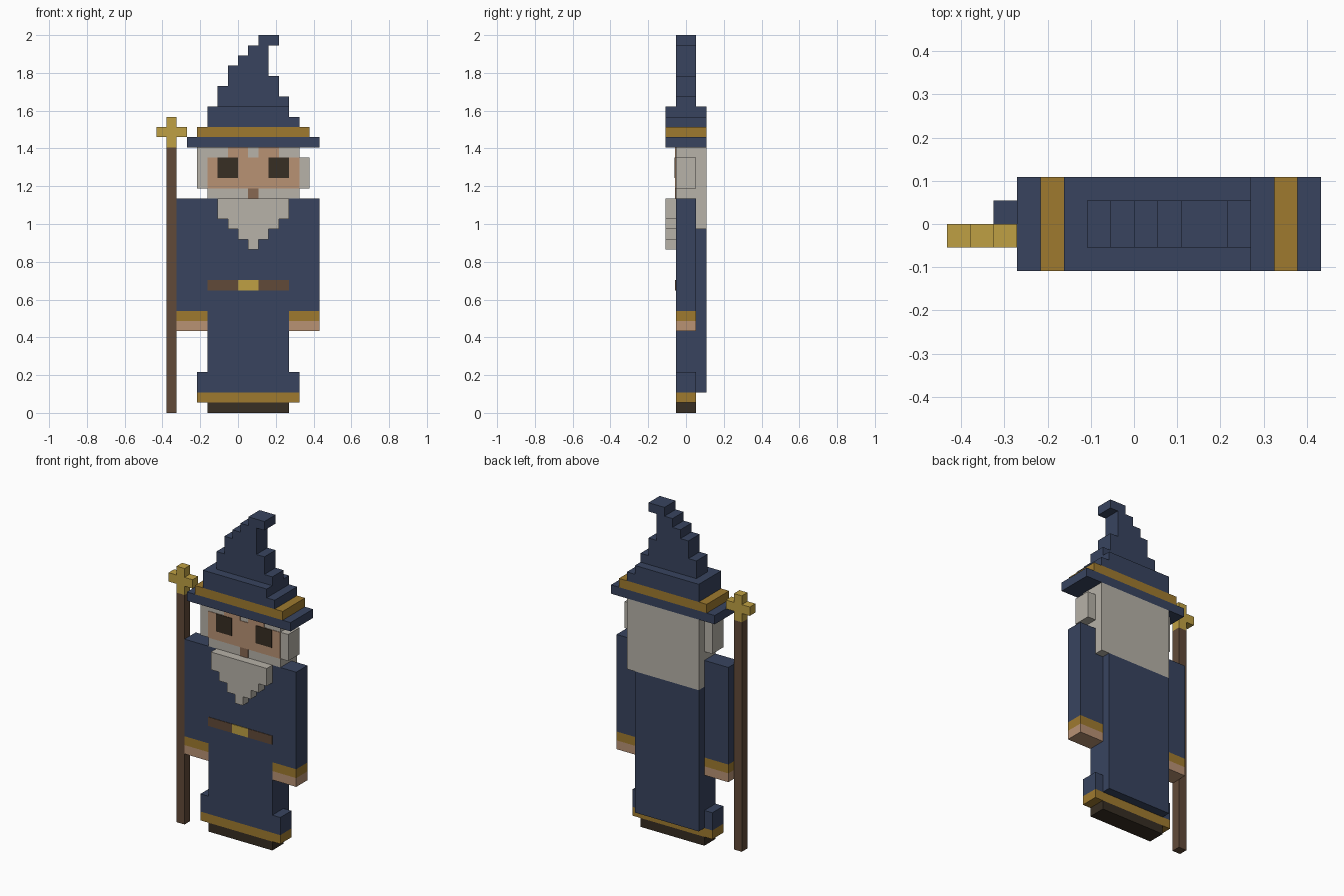
import bpy
import bmesh
from mathutils import Vector

U = 2 / 37        # one block
PLATE = 0.06      # painted plate thickness, in blocks

if "Cube" in bpy.data.objects:
    bpy.data.objects.remove(bpy.data.objects["Cube"], do_unlink=True)


def material(name, code):
    srgb = [int(code[i:i + 2], 16) / 255 for i in (0, 2, 4)]
    rgb = [((c + 0.055) / 1.055) ** 2.4 if c > 0.04 else c / 12.92 for c in srgb]
    mat = bpy.data.materials.new(name)
    mat.use_nodes = True
    mat.diffuse_color = (*rgb, 1)
    bsdf = next(n for n in mat.node_tree.nodes if n.type == "BSDF_PRINCIPLED")
    bsdf.inputs["Base Color"].default_value = (*rgb, 1)
    bsdf.inputs["Roughness"].default_value = 0.9
    return mat


blue = material("robe_blue", "38445f")
trim = material("trim_gold", "9f7a2f")
gold = material("bright_gold", "bfa043")
skin = material("skin", "b99274")
grey = material("hair_grey", "b7b2a8")
dark = material("dark_brown", "372e23")
wood = material("wood_brown", "614a39")
lip = material("mouth_brown", "876852")


def blocks(name, mat, spans, y=(-1, 1)):
    """One object made of boxes (left, right, bottom, top), in block units."""
    bm = bmesh.new()
    for x0, x1, z0, z1 in spans:
        lo, hi = Vector((x0, y[0], z0)) * U, Vector((x1, y[1], z1)) * U
        cube = bmesh.ops.create_cube(bm, size=1)
        for v in cube["verts"]:
            v.co = Vector([a if c < 0 else b for a, b, c in zip(lo, hi, v.co)])
    mesh = bpy.data.meshes.new(name)
    bm.to_mesh(mesh)
    bm.free()
    mesh.materials.append(mat)
    obj = bpy.data.objects.new(name, mesh)
    bpy.context.collection.objects.link(obj)
    return obj


def plate(name, mat, spans, layer=1):
    """Thin painted detail on the front surface."""
    return blocks(name, mat, spans, (-1 - PLATE * layer, -1))


# Robe, hem and feet
blocks("feet", dark, [(-3, 5, 0, 1)])
blocks("hem_trim", trim, [(-4, 6, 1, 2)])
blocks("robe_hem", blue, [(-4, 6, 2, 4)])
blocks("robe_body", blue, [(-3, 5, 4, 21)])
blocks("robe_back", blue, [(-3, 5, 2, 18)], (1, 2))

# Arms
for side, x0, x1 in (("right", -6, -3), ("left", 5, 8)):
    blocks(side + "_hand", skin, [(x0, x1, 8, 9)])
    blocks(side + "_cuff", trim, [(x0, x1, 9, 10)])
    blocks(side + "_sleeve", blue, [(x0, x1, 10, 21)])

# Belt
plate("belt", wood, [(-3, 0, 12, 13), (2, 5, 12, 13)])
plate("buckle", gold, [(0, 2, 12, 13)])

# Head and hair
blocks("head", grey, [(-3, 6, 21, 26)])
blocks("back_hair", grey, [(-3, 6, 18, 26)], (1, 2))
blocks("right_side_hair", grey, [(-4, -3, 22, 26)])
blocks("left_side_hair", grey, [(6, 7, 22, 25)])

# Face
plate("face", skin, [(-3, 6, 22, 25), (-1, 1, 25, 26), (2, 4, 25, 26)])
plate("eyes", dark, [(-2, 0, 23, 25), (3, 5, 23, 25)], layer=2)
plate("mouth", lip, [(1, 2, 21, 22)])

# Beard, stepping down to a point
blocks("beard", grey, [(-2, 5, 19, 21)] + [(i - 1, 4 - i, 18 - i, 19 - i) for i in range(3)],
       (-2, -1))

# Hat
blocks("hat_brim", blue, [(-5, 8, 26, 27)], (-2, 2))
blocks("hat_band", trim, [(-4, 7, 27, 28)], (-2, 2))
blocks("hat_base", blue, [(-3, 6, 28, 29), (-3, 5, 29, 30)], (-2, 2))
cone_rows = [(-2, 5), (-2, 4), (-1, 4), (-1, 3), (0, 3), (1, 3), (2, 4)]
blocks("hat_cone", blue, [(a, b, 30 + i, 31 + i) for i, (a, b) in enumerate(cone_rows)])

# Staff with a cross-shaped head
blocks("staff_pole", wood, [(-7, -6, 0, 26)], (-1, 0))
blocks("staff_head", gold, [(-7, -6, 26, 29), (-8, -7, 27, 28), (-6, -5, 27, 28)], (-1, 0))
